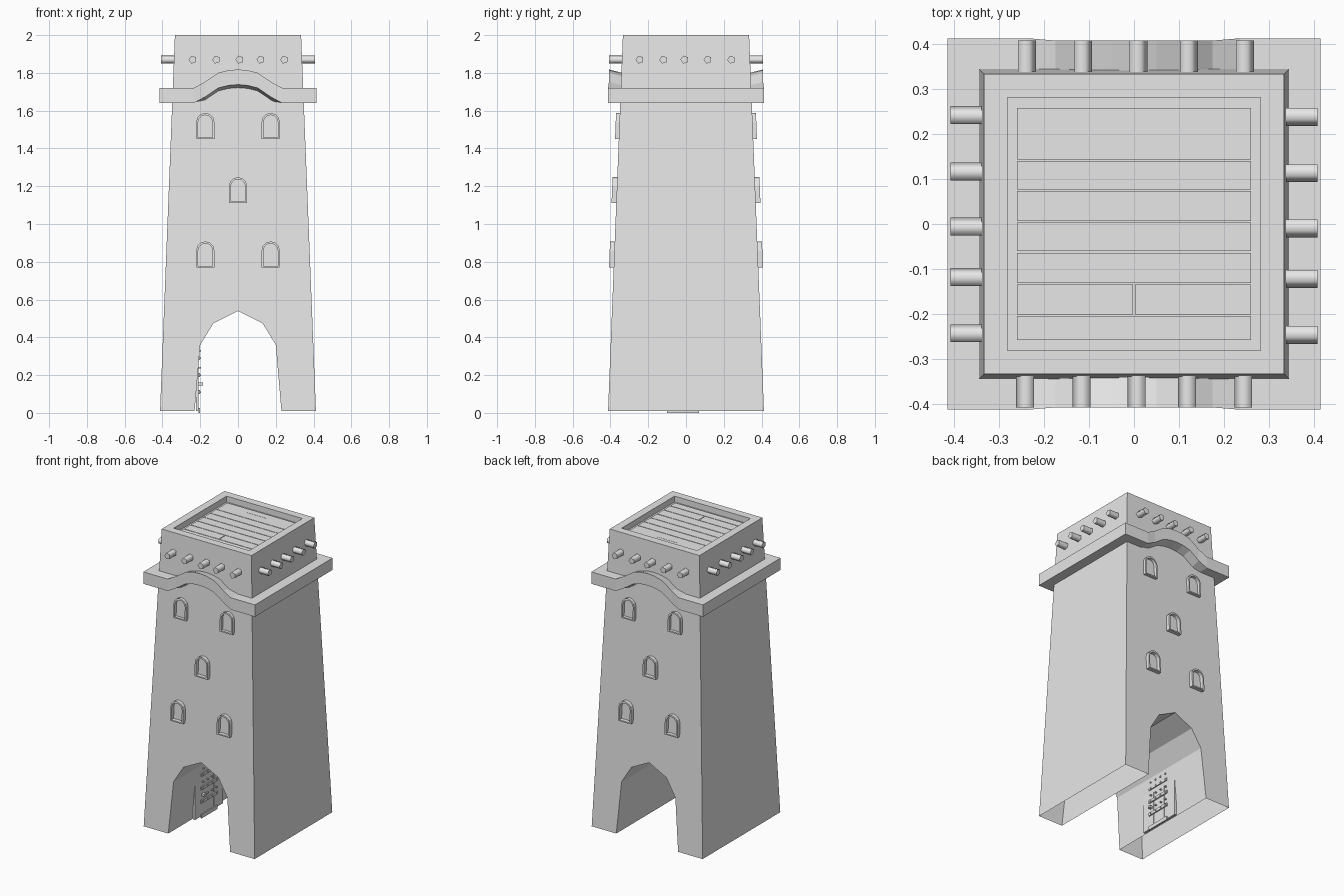
import bpy, bmesh, math
from mathutils import Matrix

if "Cube" in bpy.data.objects:
    bpy.data.objects.remove(bpy.data.objects["Cube"], do_unlink=True)

GREY = 0.8
stone = bpy.data.materials.new("pale_grey")
stone.use_nodes = True
stone.diffuse_color = (GREY, GREY, GREY, 1)
stone.node_tree.nodes["Principled BSDF"].inputs["Base Color"].default_value = (GREY, GREY, GREY, 1)

TOP, BASE = 2.0, 0.01


def half(z):
    """Half width of the tapering tower at height z."""
    return 0.413 - 0.0395 * z


def finish(name, bm, smooth=False):
    bmesh.ops.recalc_face_normals(bm, faces=bm.faces)
    mesh = bpy.data.meshes.new(name)
    bm.to_mesh(mesh)
    bm.free()
    mesh.materials.append(stone)
    obj = bpy.data.objects.new(name, mesh)
    bpy.context.collection.objects.link(obj)
    if smooth:
        bpy.context.view_layer.objects.active = obj
        obj.select_set(True)
        bpy.ops.object.shade_smooth_by_angle(angle=math.radians(75))
        obj.select_set(False)
    return obj


def box(bm, low, high):
    size = [b - a for a, b in zip(low, high)]
    mid = [(a + b) / 2 for a, b in zip(low, high)]
    bmesh.ops.create_cube(bm, size=1, matrix=Matrix.Translation(mid) @ Matrix.Diagonal((*size, 1)))


def bridge(bm, a, b, closed=True):
    """Quads between two equally long vertex rows."""
    n = len(a)
    for i in range(n if closed else n - 1):
        j = (i + 1) % n
        bm.faces.new((a[i], a[j], b[j], b[i]))


# Tower shell with an archway running front to back, open underneath
arch = [(-0.23, BASE), (-0.2, 0.36), (-0.13, 0.475), (0, 0.54)]
arch += [(-x, z) for x, z in reversed(arch[:-1])]
outline = arch + [(half(BASE), BASE), (half(TOP), TOP), (-half(TOP), TOP), (-half(BASE), BASE)]
bm = bmesh.new()
front = [bm.verts.new((x, -half(z), z)) for x, z in outline]
back = [bm.verts.new((x, half(z), z)) for x, z in outline]
bm.faces.new(front)
bm.faces.new(back)
n = len(outline)
for i in range(n):
    j = (i + 1) % n
    if outline[i][1] == BASE and outline[j][1] == BASE:
        continue
    bm.faces.new((front[i], front[j], back[j], back[i]))
bmesh.ops.recalc_face_normals(bm, faces=bm.faces)
# Sunken roof inside a raised rim
roof = next(f for f in bm.faces if f.calc_center_median().z > TOP - 0.001)
bmesh.ops.inset_region(bm, faces=[roof], thickness=half(TOP) - 0.26)
floor = bmesh.ops.extrude_face_region(bm, geom=[roof])["geom"]
bmesh.ops.translate(bm, vec=(0, 0, -0.04), verts=[g for g in floor if isinstance(g, bmesh.types.BMVert)])
if roof.is_valid:
    bm.faces.remove(roof)
finish("tower_body", bm)

# Roof planks with narrow gaps, one of them split in the middle
seams = [-0.26, -0.203, -0.133, -0.062, 0.005, 0.075, 0.142, 0.26]
gap = 0.002
bm = bmesh.new()
for i, (a, b) in enumerate(zip(seams, seams[1:])):
    for x0, x1 in ([(-0.26, -gap), (gap, 0.26)] if i == 1 else [(-0.26, 0.26)]):
        box(bm, (x0, a + gap, TOP - 0.045), (x1, b - gap, TOP - 0.03))
box(bm, (-0.08, 0.209, TOP - 0.032), (0.07, 0.211, TOP - 0.029))
bmesh.ops.create_circle(bm, cap_ends=True, segments=6, radius=0.008,
                        matrix=Matrix.Translation((-0.132, -0.095, TOP - 0.029)))
finish("roof_planks", bm)

# Ledge around the top, rising in a wave on the front and back
wave = [(0.415, 0), (0.235, 0), (0.175, 0.032), (0.105, 0.08), (0.05, 0.094), (0, 0.098)]
wave = [(-x, h) for x, h in wave] + [(x, h) for x, h in reversed(wave[:-1])]
bm = bmesh.new()
rows = [[], [], [], []]
for side in (-1, 1):
    for x, rise in wave:
        corner = abs(x) > 0.4
        ox, ix = -side * x, -side * (math.copysign(0.33, x) if corner else x)
        oy = side * (0.408 if rise else 0.413)
        tilt = 0.02 if rise else 0
        bottom = 1.64 + rise
        for row, co in zip(rows, ((ox, oy, bottom), (ox, oy, bottom + 0.08),
                                  (ix, side * 0.33, bottom + 0.08 - tilt),
                                  (ix, side * 0.33, bottom - tilt))):
            row.append(bm.verts.new(co))
for i in range(4):
    bridge(bm, rows[i], rows[(i + 1) % 4])
finish("wavy_ledge", bm)

# Beam ends poking out of all four sides
bm = bmesh.new()
for turn in range(4):
    spin = Matrix.Rotation(turn * math.pi / 2, 4, "Z")
    for x in (-0.24, -0.115, 0.008, 0.12, 0.245):
        place = Matrix.Translation((x if turn in (0, 3) else -x, -0.358, 1.87))
        stand = Matrix.Rotation(math.pi / 2, 4, "X")
        bmesh.ops.create_cone(bm, cap_ends=True, segments=5, radius1=0.022, radius2=0.022, depth=0.1,
                              matrix=spin @ place @ stand @ Matrix.Rotation(math.pi / 2, 4, "Z"))
finish("beam_ends", bm, smooth=True)


# Arched window frames
def arch_points(width, low, spring, top):
    pts = [(-width, low), (width, low)]
    for i in range(7):
        t = math.pi * i / 6
        pts.append((width * math.cos(t), spring + (top - spring) * math.sin(t)))
    return pts


def window(name, cx, cz, side, depth):
    bm = bmesh.new()

    def row(pts, d):
        return [bm.verts.new((cx + x, side * (half(cz + z) + d), cz + z)) for x, z in pts]
    outer = arch_points(0.048, 0, 0.09, 0.138)
    inner = arch_points(0.038, 0.008, 0.09, 0.127)
    loops = [row(outer, -0.01), row(outer, depth), row(inner, depth), row(inner, -0.01)]
    for a, b in zip(loops, loops[1:]):
        bridge(bm, a, b)
    finish(name, bm)


for side, label in ((-1, "front"), (1, "back")):
    for level, z, spots, depth in (("lower", 0.77, (-0.173, 0.173), 0.025),
                                   ("middle", 1.11, (0,), 0.025), ("upper", 1.45, (-0.173, 0.173), 0.02)):
        for i, x in enumerate(spots):
            window(f"{label}_{level}_window_{i + 1}", x, z, side, depth)

# Plank door on the right wall of the passage, with straps, studs and a handle
bm = bmesh.new()
for i in range(3):
    y = -0.16 + i * 0.1
    box(bm, (-0.222, y + 0.001, BASE), (-0.208, y + 0.099, 0.35))
finish("passage_door", bm)
bm = bmesh.new()
box(bm, (-0.21, -0.1, 0), (-0.2, 0.07, 0.025))
for z in (0.1, 0.19, 0.28):
    box(bm, (-0.21, -0.1, z), (-0.2, 0.07, z + 0.02))
    for i in range(4):
        y = -0.085 + i * 0.047
        for h in (z + 0.006, z + 0.045):
            box(bm, (-0.21, y, h), (-0.196, y + 0.008, h + 0.008))
box(bm, (-0.21, -0.09, 0.145), (-0.186, -0.07, 0.16))
finish("door_fittings", bm)
